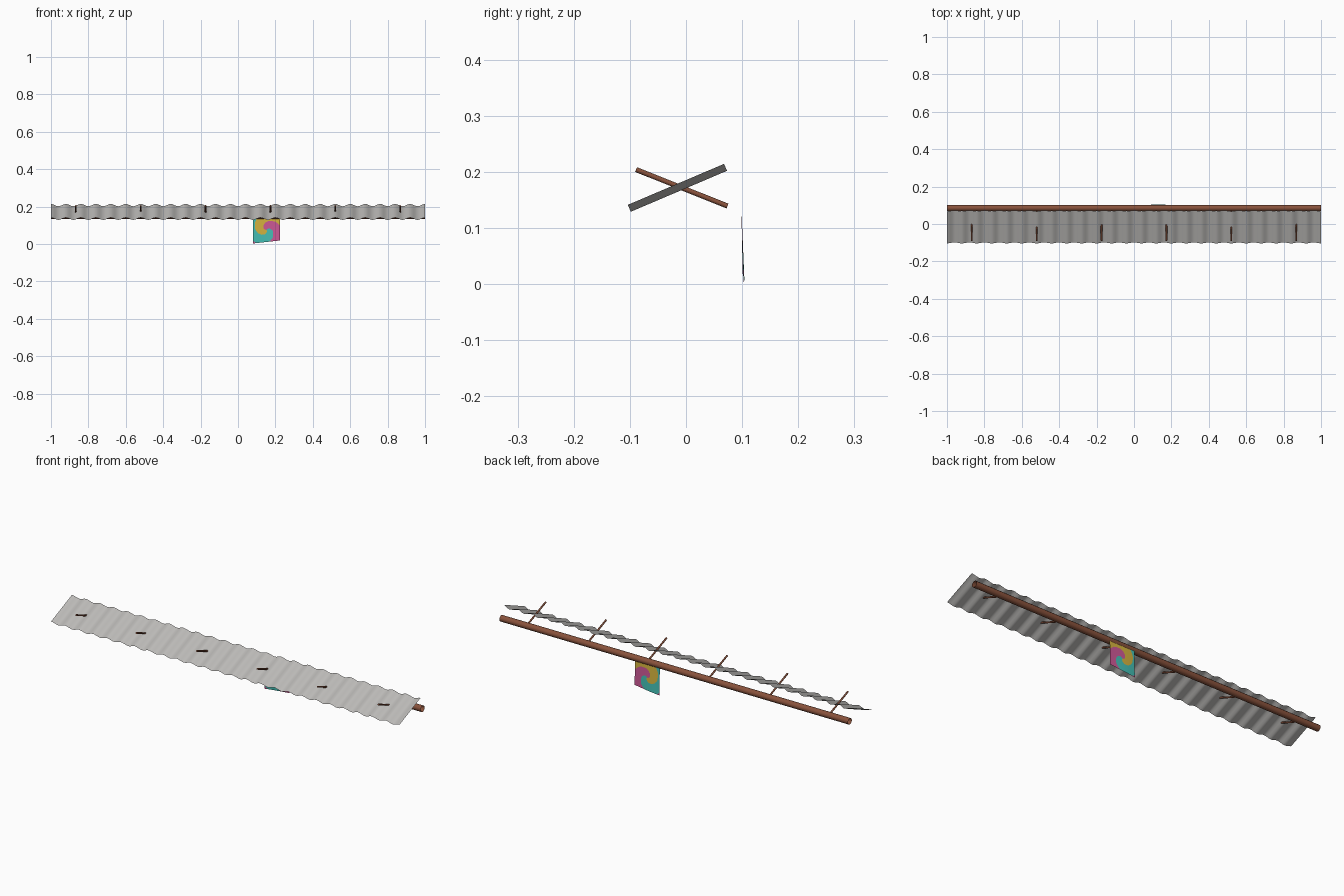
import bpy, bmesh, math
from mathutils import Vector

if "Cube" in bpy.data.objects:
    bpy.data.objects.remove(bpy.data.objects["Cube"])


def material(name, rgb):
    m = bpy.data.materials.new(name)
    m.diffuse_color = (*rgb, 1)
    m.use_nodes = True
    m.node_tree.nodes["Principled BSDF"].inputs["Base Color"].default_value = m.diffuse_color
    return m


METAL = material("grey metal", (0.51, 0.50, 0.485))
WOOD = material("brown wood", (0.25, 0.085, 0.045))
YELLOW = material("yellow cloth", (0.68, 0.46, 0.05))
TEAL = material("teal cloth", (0.06, 0.53, 0.47))
PINK = material("pink cloth", (0.62, 0.10, 0.31))


def grid_surface(name, nu, nv, point, mats):
    """Single-layer surface sampled from point(u, v), u and v in 0..1."""
    bm = bmesh.new()
    rows = [[bm.verts.new(point(i / nu, j / nv)) for j in range(nv + 1)]
            for i in range(nu + 1)]
    for i in range(nu):
        for j in range(nv):
            f = bm.faces.new((rows[i][j], rows[i + 1][j],
                              rows[i + 1][j + 1], rows[i][j + 1]))
            f.smooth = True
    me = bpy.data.meshes.new(name)
    bm.to_mesh(me)
    bm.free()
    for m in mats:
        me.materials.append(m)
    ob = bpy.data.objects.new(name, me)
    bpy.context.collection.objects.link(ob)
    return ob


def rod(name, a, b, radius, sides, fill):
    a, b = Vector(a), Vector(b)
    bpy.ops.mesh.primitive_cylinder_add(
        vertices=sides, radius=radius, depth=(b - a).length,
        end_fill_type=fill, location=(a + b) / 2)
    ob = bpy.context.object
    ob.name = name
    ob.rotation_euler = (b - a).to_track_quat('Z', 'Y').to_euler()
    ob.data.materials.append(WOOD)
    bpy.ops.object.shade_smooth_by_angle(angle=math.radians(50))
    return ob


# Corrugated sheet, sloping up toward the back
low, high = Vector((0, -0.101, 0.135)), Vector((0, 0.0705, 0.208))
slope = (high - low).normalized()
normal = Vector((0, -slope.z, slope.y))
WAVES = 25


def sheet_point(u, v):
    p = low.lerp(high, v) + normal * 0.0067 * math.cos(u * WAVES * math.tau)
    p.x = -1 + 2 * u
    return p


grid_surface("corrugated_sheet", WAVES * 8, 1, sheet_point, [METAL])

# Long open tube-like pole behind the sheet
rod("back_pole", (-1, 0.085, 0.151), (1, 0.085, 0.151), 0.016, 12, 'NOTHING')

# Six pegs running through the sheet to the pole
for i in range(6):
    x = -0.867 + i * 0.3468
    rod(f"peg_{i + 1}", (x, -0.089, 0.204), (x, 0.074, 0.139), 0.0045, 8, 'NGON')


# Small cloth hanging from the pole, slightly skewed and rippled
def cloth_point(u, v):
    bottom = 0.003 + 0.016 * u
    y = 0.1025 - 0.004 * v + 0.0015 * math.sin(u * math.pi * 1.5) * (1 - v)
    return Vector((0.081 + 0.143 * u, y, bottom + (0.141 - bottom) * v))


cloth = grid_surface("swirl_cloth", 64, 64, cloth_point, [YELLOW, TEAL, PINK])

# Three-armed swirl: the arms turn with distance from the middle
for f in cloth.data.polygons:
    dx, dz = f.center.x - 0.152, f.center.z - 0.075
    r = math.hypot(dx, dz)
    turn = math.degrees(math.atan2(dz, dx)) + (r - 0.07) * 2200
    f.material_index = int(((turn - 30) % 360) // 120)
